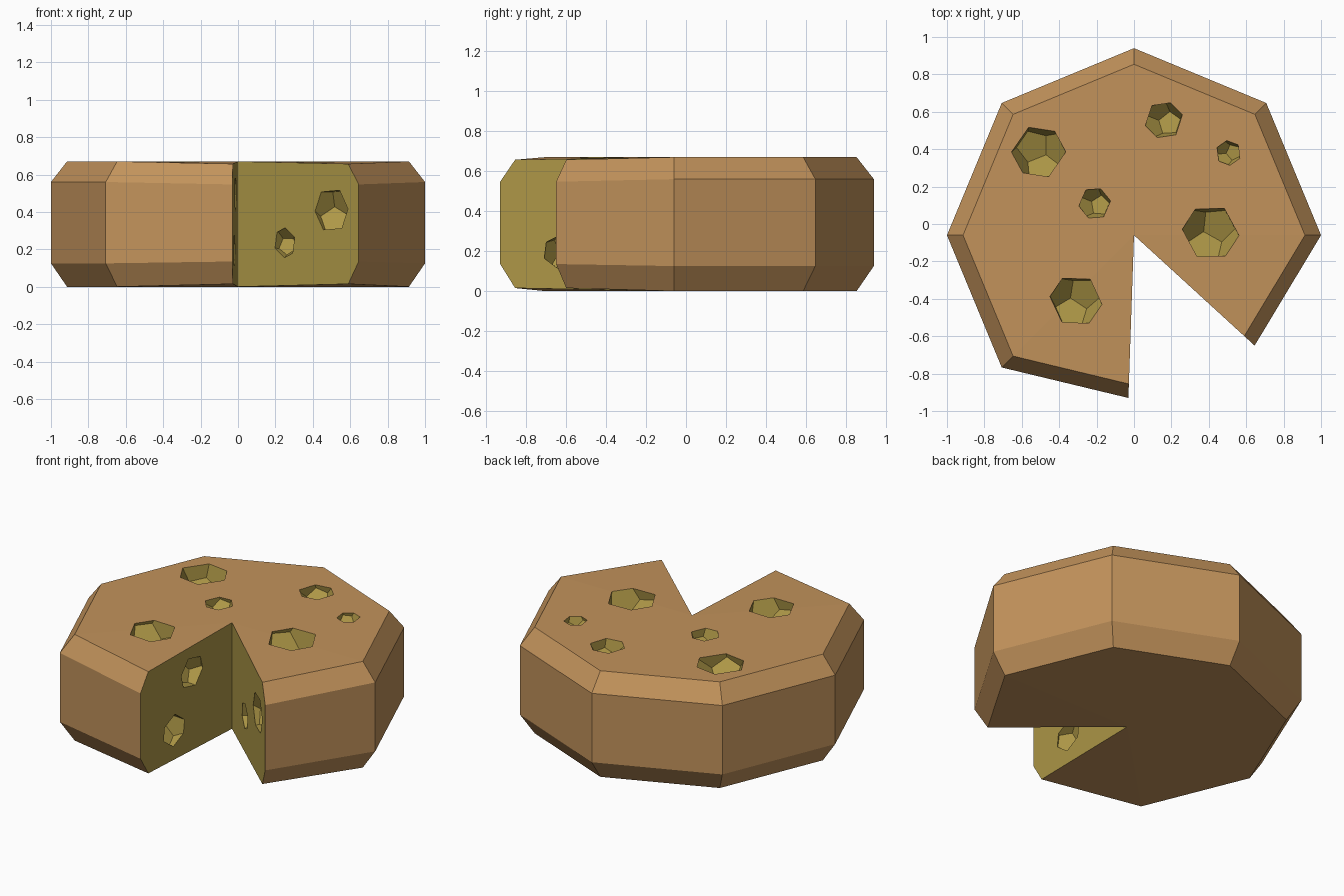
import bpy, bmesh, math, random
from mathutils import Vector, Euler

if "Cube" in bpy.data.objects:
    bpy.data.objects.remove(bpy.data.objects["Cube"])

random.seed(4)


def material(name, colour):
    m = bpy.data.materials.new(name)
    m.diffuse_color = (*colour, 1)
    m.use_nodes = True
    m.node_tree.nodes["Principled BSDF"].inputs["Base Color"].default_value = m.diffuse_color
    return m


RIND = material("tan rind", (0.54, 0.29, 0.105))
CHEESE = material("yellow cheese", (0.42, 0.31, 0.062))


def make_object(name, bm):
    bmesh.ops.recalc_face_normals(bm, faces=bm.faces)
    me = bpy.data.meshes.new(name)
    bm.to_mesh(me)
    bm.free()
    me.materials.append(RIND)
    me.materials.append(CHEESE)
    ob = bpy.data.objects.new(name, me)
    bpy.context.collection.objects.link(ob)
    return ob


# Wheel: octagon arc around the notch apex, ending in the two cut tips
CY, H = -0.06, 0.67
outline = [(0.645, -0.59)]
outline += [(math.cos(math.radians(a)), math.sin(math.radians(a))) for a in range(0, 226, 45)]
outline += [(-0.03, -0.87)]
last = len(outline) - 1

bm = bmesh.new()
rings = []
for scale, z, tip_shift in ((0.914, 0, 0.015), (1, 0.125, 0.01), (1, 0.56, -0.013), (0.914, H, -0.013)):
    rings.append([bm.verts.new((x * scale, CY + y * scale, z + (tip_shift if i in (0, last) else 0)))
                  for i, (x, y) in enumerate(outline)])
apex_low, apex_high = bm.verts.new((0, CY, 0)), bm.verts.new((0, CY, H))
for i in range(last):
    for low, high in zip(rings, rings[1:]):
        bm.faces.new((low[i], low[i + 1], high[i + 1], high[i]))
    bm.faces.new((apex_high, rings[3][i], rings[3][i + 1]))
    bm.faces.new((apex_low, rings[0][i + 1], rings[0][i]))
# Cut walls of the missing wedge
for i in (0, last):
    f = bm.faces.new([apex_low] + [r[i] for r in rings] + [apex_high])
    f.material_index = 1
wheel = make_object("cheese_wheel", bm)

# Holes: tilted dodecahedra on the top and on both cut walls (x, y, z, radius)
holes = [(-0.51, 0.385, H, 0.14), (0.16, 0.555, H, 0.10), (0.505, 0.38, H, 0.067),
         (-0.21, 0.11, H, 0.085), (0.41, -0.045, H, 0.148), (-0.31, -0.41, H, 0.138),
         (-0.013, -0.44, 0.50, 0.10), (-0.019, -0.61, 0.195, 0.10),
         (0.25, -0.289, 0.235, 0.077), (0.50, -0.517, 0.41, 0.12)]
g = (1 + math.sqrt(5)) / 2
signs = (-1, 1)
corners = [Vector((a, b, c)) for a in signs for b in signs for c in signs]
for a in signs:
    for b in signs:
        p = (0, a / g, b * g)
        corners += [Vector(p[k:] + p[:k]) for k in range(3)]

bm = bmesh.new()
for x, y, z, r in holes:
    turn = Euler([random.uniform(0, 6.28) for _ in range(3)]).to_matrix()
    verts = [bm.verts.new(Vector((x, y, z)) + turn @ c * (r / 0.94 / math.sqrt(3))) for c in corners]
    bmesh.ops.convex_hull(bm, input=verts)
bmesh.ops.dissolve_limit(bm, angle_limit=0.02, verts=bm.verts, edges=bm.edges)
for f in bm.faces:
    f.material_index = 1
cutter = make_object("hole_cutter", bm)
cutter.hide_render = True

mod = wheel.modifiers.new("holes", 'BOOLEAN')
mod.operation = 'DIFFERENCE'
mod.solver = 'EXACT'
mod.object = cutter
bpy.context.view_layer.objects.active = wheel
wheel.select_set(True)
bpy.ops.object.modifier_apply(modifier=mod.name)
bpy.data.objects.remove(cutter)
